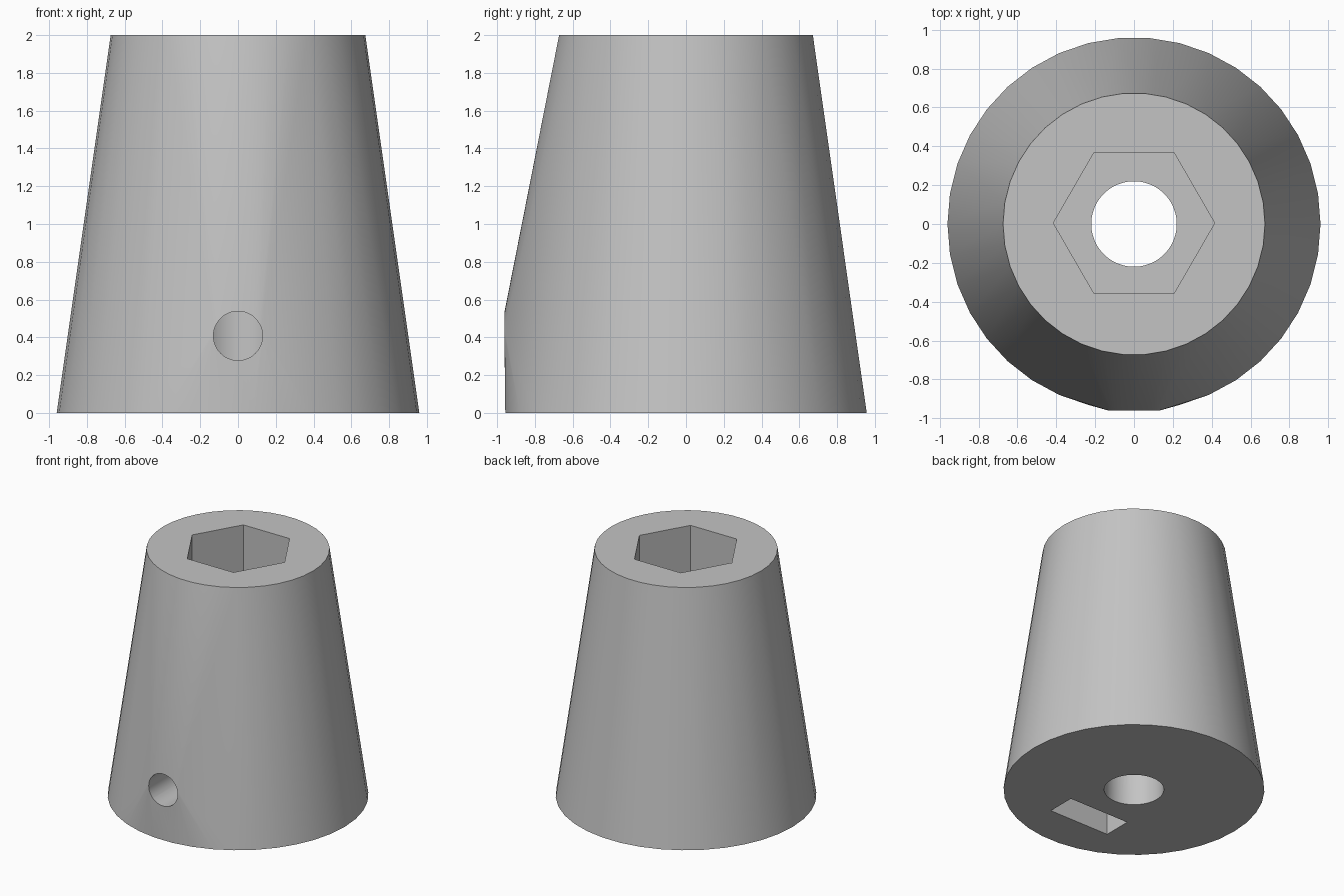
import bpy, bmesh, math
from mathutils import Vector, Matrix

default = bpy.data.objects.get("Cube")
if default:
    bpy.data.objects.remove(default, do_unlink=True)

HEIGHT = 2.0
BASE_R, TOP_R = 0.96, 0.674
SCREW_Z, SCREW_R = 0.408, 0.13
FRONT_Y = -0.96

grey = bpy.data.materials.new("plain grey")
grey.use_nodes = True
colour = (0.55, 0.55, 0.55, 1)
grey.diffuse_color = colour
grey.node_tree.nodes["Principled BSDF"].inputs["Base Color"].default_value = colour


def add_object(name, bm):
    bmesh.ops.recalc_face_normals(bm, faces=bm.faces)
    mesh = bpy.data.meshes.new(name)
    bm.to_mesh(mesh)
    bm.free()
    mesh.materials.append(grey)
    obj = bpy.data.objects.new(name, mesh)
    bpy.context.collection.objects.link(obj)
    return obj


def ring(radius, z, sides):
    step = 2 * math.pi / sides
    return [Vector((radius * math.cos(i * step), radius * math.sin(i * step), z))
            for i in range(sides)]


def prism(name, points, depth):
    """Extrude a closed outline along a vector."""
    bm = bmesh.new()
    face = bm.faces.new([bm.verts.new(p) for p in points])
    made = bmesh.ops.extrude_face_region(bm, geom=[face], use_keep_orig=True)["geom"]
    bmesh.ops.translate(bm, vec=depth,
                        verts=[g for g in made if isinstance(g, bmesh.types.BMVert)])
    return add_object(name, bm)


# Tapered body, stretched at the front around the screw boss
turn = Matrix.Rotation(math.pi / 2, 3, "X")
boss = [turn @ p + Vector((0, FRONT_Y, SCREW_Z)) for p in ring(SCREW_R + 0.001, 0, 48)]
bm = bmesh.new()
for p in ring(BASE_R, 0, 38) + ring(TOP_R, HEIGHT, 38) + boss:
    bm.verts.new(p)
bmesh.ops.convex_hull(bm, input=bm.verts)
bmesh.ops.dissolve_limit(bm, angle_limit=0.003, verts=bm.verts, edges=bm.edges)
body = add_object("knob_body", bm)

# Cutters: shaft bore, hexagonal socket, screw hole and nut slot
hexagon = [p + Vector((0, 0.005, 0)) for p in ring(0.415, HEIGHT - 0.8, 6)]
slot = [Vector(p) for p in ((-0.27, -0.63, -0.1), (0.27, -0.63, -0.1),
                            (0.27, -0.40, -0.1), (-0.27, -0.40, -0.1))]
screw = [turn @ p + Vector((0, -1.1, SCREW_Z)) for p in ring(SCREW_R, 0, 48)]
cutters = [
    prism("shaft_bore_cutter", ring(0.22, -0.1, 48), (0, 0, HEIGHT + 0.3)),
    prism("hex_socket_cutter", hexagon, (0, 0, 1)),
    prism("screw_hole_cutter", screw, (0, 1.1, 0)),
    prism("nut_slot_cutter", slot, (0, 0, 0.8)),
]

bpy.ops.object.select_all(action="DESELECT")
bpy.context.view_layer.objects.active = body
body.select_set(True)
for cutter in cutters:
    cutter.hide_render = True
    cut = body.modifiers.new(cutter.name, "BOOLEAN")
    cut.operation = "DIFFERENCE"
    cut.solver = "EXACT"
    cut.object = cutter
    bpy.ops.object.modifier_apply(modifier=cut.name)
for cutter in cutters:
    bpy.data.objects.remove(cutter, do_unlink=True)

# Smooth sides with crisp rims
bpy.ops.object.shade_smooth_by_angle(angle=math.radians(30))
